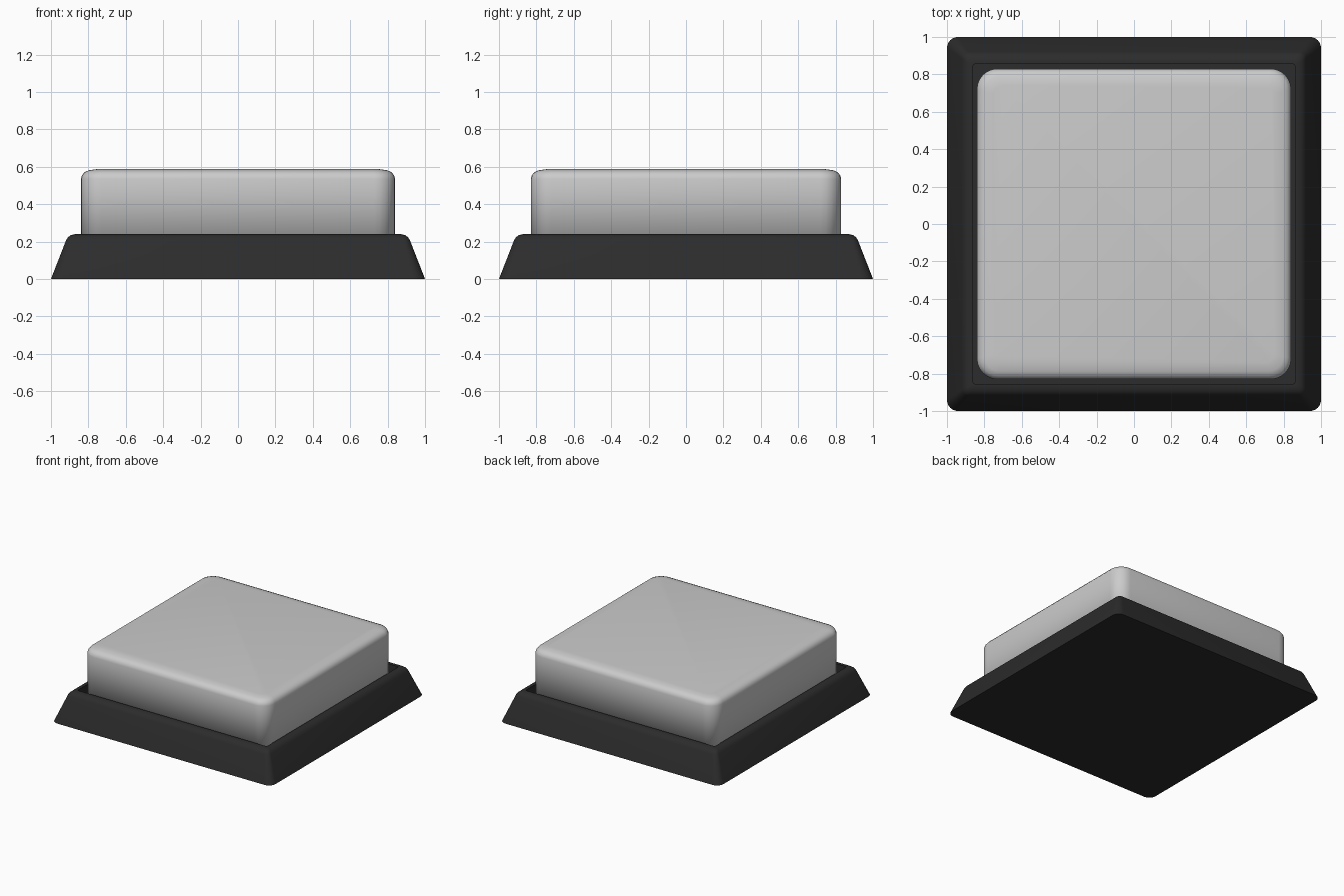
import bpy, bmesh, math

if "Cube" in bpy.data.objects:
    bpy.data.objects.remove(bpy.data.objects["Cube"])


def rounded_rect(hx, hy, r, z, seg=6):
    """Outline of a rounded rectangle, counter-clockwise."""
    pts = []
    for i, (sx, sy) in enumerate([(1, 1), (-1, 1), (-1, -1), (1, -1)]):
        for k in range(seg + 1):
            a = math.pi / 2 * (i + k / seg)
            pts.append((sx * (hx - r) + r * math.cos(a),
                        sy * (hy - r) + r * math.sin(a), z))
    return pts


def loft(name, sections):
    """Closed solid through a stack of (half x, half y, radius, z) sections."""
    bm = bmesh.new()
    rings = [[bm.verts.new(p) for p in rounded_rect(*s)] for s in sections]
    n = len(rings[0])
    for a, b in zip(rings, rings[1:]):
        for i in range(n):
            j = (i + 1) % n
            bm.faces.new((a[i], a[j], b[j], b[i]))
    bm.faces.new(rings[0][::-1])
    bm.faces.new(rings[-1])
    me = bpy.data.meshes.new(name)
    bm.to_mesh(me)
    bm.free()
    ob = bpy.data.objects.new(name, me)
    bpy.context.collection.objects.link(ob)
    bpy.ops.object.select_all(action='DESELECT')
    bpy.context.view_layer.objects.active = ob
    ob.select_set(True)
    return ob


# Sloped base: outer wall, rounded rim, then down into the button well
base = loft("base", [
    (1.0, 1.0, 0.06, 0.0),
    (0.92, 0.92, 0.035, 0.205),
    (0.91, 0.91, 0.032, 0.222),
    (0.893, 0.893, 0.025, 0.235),
    (0.87, 0.87, 0.015, 0.24),
    (0.86, 0.855, 0.01, 0.24),
    (0.86, 0.855, 0.01, 0.12),
])
bpy.ops.object.shade_smooth_by_angle(angle=math.radians(35))
black = bpy.data.materials.new("black_plastic")
black.diffuse_color = (0.025, 0.025, 0.025, 1)
black.use_nodes = True
black.node_tree.nodes["Principled BSDF"].inputs["Base Color"].default_value = black.diffuse_color
base.data.materials.append(black)

# Push button: straight sides with a soft top edge, smooth all over
edge = [(0.0, 0.535), (0.005, 0.553), (0.018, 0.57), (0.042, 0.581), (0.09, 0.588)]
button = loft("push_button", [(0.84, 0.83, 0.11, 0.12)] +
              [(0.84 - d, 0.83 - d, 0.11 - d * 0.7, z) for d, z in edge])
bpy.ops.object.shade_smooth()
